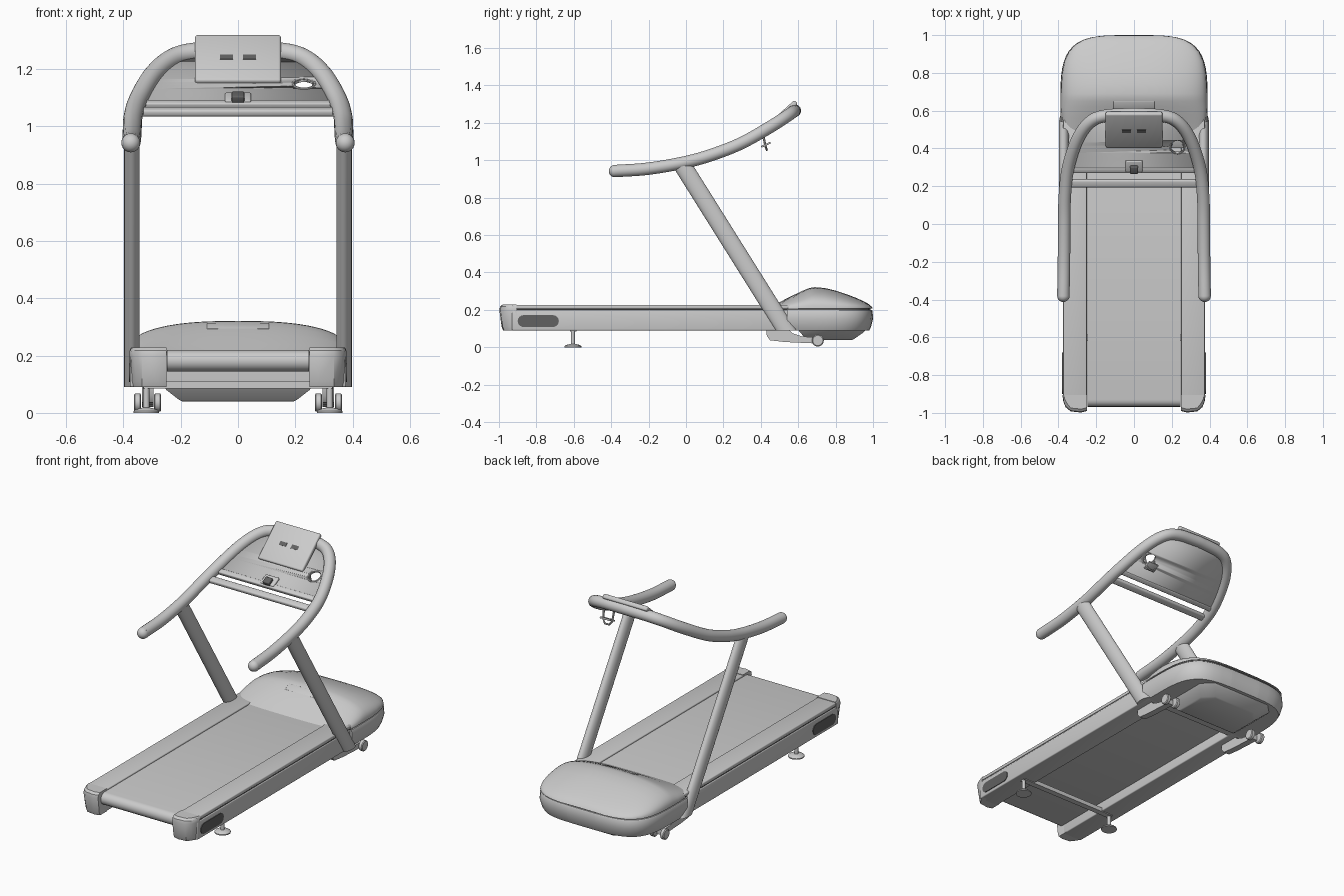
import bpy, bmesh, math
from mathutils import Vector, Matrix

if "Cube" in bpy.data.objects:
    bpy.data.objects.remove(bpy.data.objects["Cube"])

def mat(name, v):
    m = bpy.data.materials.new(name)
    m.diffuse_color = (v, v, v, 1)
    m.use_nodes = True
    m.node_tree.nodes["Principled BSDF"].inputs["Base Color"].default_value = m.diffuse_color
    return m

DARK = mat("dark_grey", 0.12)

def finish(name, bm, material=None, angle=35):
    bmesh.ops.recalc_face_normals(bm, faces=bm.faces)
    me = bpy.data.meshes.new(name)
    bm.to_mesh(me)
    bm.free()
    ob = bpy.data.objects.new(name, me)
    bpy.context.collection.objects.link(ob)
    if material:
        me.materials.append(material)
    bpy.ops.object.select_all(action='DESELECT')
    ob.select_set(True)
    bpy.context.view_layer.objects.active = ob
    bpy.ops.object.shade_smooth_by_angle(angle=math.radians(angle))
    return ob

def loft(name, rows, closed=True, caps=True, material=None):
    """Skin a list of equal-length point rows."""
    bm = bmesh.new()
    vs = [[bm.verts.new(p) for p in r] for r in rows]
    n = len(rows[0])
    for a, b in zip(vs, vs[1:]):
        for i in range(n if closed else n - 1):
            j = (i + 1) % n
            bm.faces.new((a[i], a[j], b[j], b[i]))
    if caps:
        bm.faces.new(vs[0])
        bm.faces.new(vs[-1])
    return finish(name, bm, material)

def prism(name, yz, x0, x1, material=None):
    return loft(name, [[(x, y, z) for y, z in yz] for x in (x0, x1)], material=material)

def box(name, lo, hi, bevel=0.0, rot=0.0, material=None):
    lo, hi = Vector(lo), Vector(hi)
    bm = bmesh.new()
    bmesh.ops.create_cube(bm, size=1)
    bmesh.ops.scale(bm, vec=hi - lo, verts=bm.verts)
    if bevel:
        bmesh.ops.bevel(bm, geom=bm.edges[:], offset=bevel, segments=3, profile=0.5, affect='EDGES')
    bmesh.ops.transform(bm, matrix=Matrix.Translation((lo + hi) / 2) @ Matrix.Rotation(rot, 4, 'X'), verts=bm.verts)
    return finish(name, bm, material)

def tube(name, pts, r, n=20, material=None):
    rows = []
    for i, p in enumerate(pts):
        t = (pts[min(i + 1, len(pts) - 1)] - pts[max(i - 1, 0)]).normalized()
        ref = Vector((0, 1, 0)) if abs(t.z) > 0.9 else Vector((0, 0, 1))
        s = t.cross(ref).normalized()
        u = s.cross(t)
        rr = r[i] if isinstance(r, list) else r
        rows.append([p + rr * (math.cos(a) * s + math.sin(a) * u)
                     for a in (2 * math.pi * k / n for k in range(n))])
    return loft(name, rows, material=material)

def stadium(y0, y1, z0, z1, n=8):
    r, zc = (z1 - z0) / 2, (z0 + z1) / 2
    out = []
    for cy, a0 in ((y1 - r, -90), (y0 + r, 90)):
        for k in range(n + 1):
            a = math.radians(a0 + 180 * k / n)
            out.append((cy + r * math.cos(a), zc + r * math.sin(a)))
    return out

def spline(pts, steps=8):
    p = [Vector(q) for q in pts]
    p = [2 * p[0] - p[1]] + p + [2 * p[-1] - p[-2]]
    out = []
    for i in range(1, len(p) - 2):
        a, b, c, d = p[i - 1:i + 3]
        for k in range(steps):
            t = k / steps
            out.append(0.5 * (2 * b + (c - a) * t + (2 * a - 5 * b + 4 * c - d) * t * t
                              + (3 * b - a - 3 * c + d) * t ** 3))
    return out + [p[-2]]

# Running belt and foot crossbar
prism("running_belt", stadium(-0.968, 0.58, 0.145, 0.219), -0.247, 0.247)
box("foot_crossbar", (-0.33, -0.62, 0.085), (0.33, -0.585, 0.11))

# Parts repeated on both sides
for s, side in ((1, "right"), (-1, "left")):
    def sbox(name, x0, x1, y0, y1, z0, z1, bevel=0.0, material=None):
        a, b = sorted((s * x0, s * x1))
        return box(f"{side}_{name}", (a, y0, z0), (b, y1, z1), bevel, 0, material)
    sbox("side_rail", 0.25, 0.377, -0.93, 0.58, 0.09, 0.2, 0.006)
    sbox("rail_seam", 0.252, 0.372, -0.93, 0.58, 0.195, 0.21, 0, DARK)
    sbox("foot_strip", 0.25, 0.375, -0.93, 0.58, 0.205, 0.226, 0.006)
    # End cap leaning back toward the floor
    rows = []
    for z, inset in ((0.09, 0.02), (0.11, 0.012), (0.2, 0.0), (0.218, 0.004), (0.229, 0.018)):
        rows.append([(s * x, y, z) for x, y in
                     ((0.25, -0.905), (0.25, -0.99 + inset), (0.28, -0.998 + inset), (0.335, -0.992 + inset),
                      (0.362 - inset / 2, -0.97 + inset), (0.374 - inset / 2, -0.94 + inset / 2), (0.379 - inset / 3, -0.905))])
    loft(f"{side}_end_cap", rows)
    prism(f"{side}_rail_pocket", stadium(-0.9, -0.68, 0.108, 0.172), s * 0.36, s * 0.381, DARK)
    # Slanted flattened post
    rows = []
    for y, z in ((-0.02, 0.975), (0.535, 0.09)):
        rows.append([(s * (0.37 + 0.027 * math.cos(a)), y + 0.056 * math.sin(a), z)
                     for a in (2 * math.pi * k / 28 for k in range(28))])
    loft(f"{side}_post", rows)
    # Levelling foot
    tube(f"{side}_foot_pad", [Vector((s * 0.32, -0.605, z)) for z in (0, 0.006, 0.012, 0.018)],
         [0.045, 0.045, 0.038, 0.014])
    tube(f"{side}_foot_stem", [Vector((s * 0.32, -0.605, z)) for z in (0.01, 0.1)], 0.011, 12)
    # Rear transport arm and wheels
    arm = ((0.43, 0.095), (0.432, 0.06), (0.45, 0.037), (0.53, 0.028), (0.7, 0.02),
           (0.7, 0.052), (0.62, 0.058), (0.57, 0.075), (0.55, 0.095))
    prism(f"{side}_wheel_arm", arm, s * 0.295, s * 0.335)
    for k, x in enumerate((0.268, 0.338)):
        tube(f"{side}_wheel_{k}", [Vector((s * (x + d), 0.705, 0.036)) for d in (0, 0.004, 0.021, 0.025)],
             [0.027, 0.032, 0.032, 0.027])

# Motor housing: lower body, seam and dome share one rounded outline
def half_width(y):
    return 0.39 * (1 - max(0, (y - 0.6) / 0.4) ** 4) ** 0.25

def outline(z, scale, shift=0.0):
    ys = [0.54, 0.6] + [0.6 + 0.4 * math.sin(math.radians(a)) for a in range(10, 90, 6)] + [0.9995]
    right = [(half_width(y) * scale, 0.6 + (y - 0.6) * scale - shift, z) for y in ys]
    return right + [(-x, y, zz) for x, y, zz in reversed(right)]

loft("motor_housing_base", [outline(0.09, 0.95), outline(0.11, 0.975), outline(0.15, 1.0),
                            outline(0.193, 0.995), outline(0.2, 0.985)])
loft("housing_seam", [outline(0.195, 0.965), outline(0.212, 0.965)], material=DARK)
prof = [(0.45, 0.216), (0.5, 0.241), (0.56, 0.272), (0.62, 0.3), (0.65, 0.313), (0.67, 0.319), (0.69, 0.321),
        (0.74, 0.317), (0.8, 0.303), (0.86, 0.283), (0.91, 0.264), (0.95, 0.246), (0.975, 0.232), (0.99, 0.22), (0.998, 0.208)]
rows = []
for y, zt in prof:
    w = half_width(y) * 0.99 - max(0, 0.57 - y) * 0.4
    row = []
    for k in range(33):
        a = math.pi * k / 32
        c, sn = math.cos(a), math.sin(a)
        row.append((-w * math.copysign(abs(c) ** 0.8, c), y, 0.206 + (zt - 0.206) * max(sn, 0) ** 0.8))
    rows.append(row)
loft("motor_housing_dome", rows, closed=False, caps=False)
box("housing_plate", (-0.108, 0.606, 0.296), (0.108, 0.652, 0.304), 0.002, math.radians(25))

# Pan below the housing
rows = []
for z, w, y0, y1 in ((0.092, 0.26, 0.6, 0.96), (0.08, 0.25, 0.61, 0.95), (0.045, 0.205, 0.64, 0.9), (0.04, 0.195, 0.65, 0.89)):
    rows.append([(x, y, z) for x, y in ((-w, y0), (w, y0), (w, y1 - 0.06), (w - 0.06, y1), (0.06 - w, y1), (-w, y1 - 0.06))])
loft("housing_pan", rows)

# Handlebar: one mirrored curve
half = spline([(0.374, -0.38, 0.942), (0.371, -0.2, 0.955), (0.369, 0, 0.99), (0.366, 0.15, 1.033),
               (0.348, 0.3, 1.093), (0.298, 0.45, 1.178), (0.232, 0.54, 1.236), (0.15, 0.573, 1.259), (0, 0.582, 1.265)])
path = half + [Vector((-p.x, p.y, p.z)) for p in reversed(half[:-1])]
tube("handlebar", path, 0.033, 24)
for s, side in ((1, "right"), (-1, "left")):
    bm = bmesh.new()
    bmesh.ops.create_uvsphere(bm, u_segments=20, v_segments=12, radius=0.033,
                              matrix=Matrix.Translation((s * 0.374, -0.38, 0.942)))
    finish(f"{side}_grip_end", bm)

# Console panel spanning the handlebar, with a cup hole
rows = [[(-p.x, p.y, p.z - 0.012), (p.x, p.y, p.z - 0.012)] for p in half if p.y > 0.28 and p.x > 0.03]
panel = loft("console_panel", rows, closed=False, caps=False)
sol = panel.modifiers.new("thickness", 'SOLIDIFY')
sol.thickness, sol.offset = 0.016, 0
cut = tube("cup_hole_cutter", [Vector((0.23, 0.45, 1.02)), Vector((0.23, 0.37, 1.28))], 0.036)
cut.hide_render = True
cut.hide_set(True)
hole = panel.modifiers.new("cup_hole", 'BOOLEAN')
hole.operation, hole.object = 'DIFFERENCE', cut

# Console lower lip, crossbar and safety key
box("console_lip", (-0.335, 0.272, 1.062), (0.335, 0.302, 1.088), 0.006, math.radians(28))
box("console_crossbar", (-0.355, 0.195, 1.038), (0.355, 0.237, 1.064), 0.009, math.radians(20))
box("safety_key", (-0.045, 0.275, 1.085), (0.045, 0.34, 1.105), 0.005, math.radians(28))
box("safety_key_grip", (-0.022, 0.268, 1.085), (0.022, 0.31, 1.115), 0.005, math.radians(28), DARK)

# Cup holder: rim and hanging loop
rim = [Vector((0.23 + 0.038 * math.cos(a), 0.41 + 0.036 * math.sin(a), 1.148 + 0.018 * math.sin(a)))
       for a in (2 * math.pi * k / 24 for k in range(25))]
tube("cup_rim", rim, 0.005, 8)
tube("cup_loop", [Vector(p) for p in ((0.195, 0.41, 1.145), (0.2, 0.425, 1.075), (0.215, 0.432, 1.055),
     (0.245, 0.432, 1.055), (0.26, 0.425, 1.075), (0.265, 0.41, 1.145))], 0.006, 8)
box("cup_loop_bar", (0.195, 0.40, 1.078), (0.265, 0.455, 1.088), 0.002, math.radians(25))

# Tilted screen with two slots
tilt = math.radians(42)
box("screen", (-0.15, 0.38, 1.217), (0.15, 0.62, 1.245), 0.009, tilt)
n = Vector((0, -math.sin(tilt), math.cos(tilt))) * 0.0135
for x in (-0.04, 0.04):
    c = Vector((x, 0.5, 1.231)) + n
    d = Vector((0.023, 0.012, 0.0015))
    box("screen_slot", c - d, c + d, 0, tilt, DARK)
